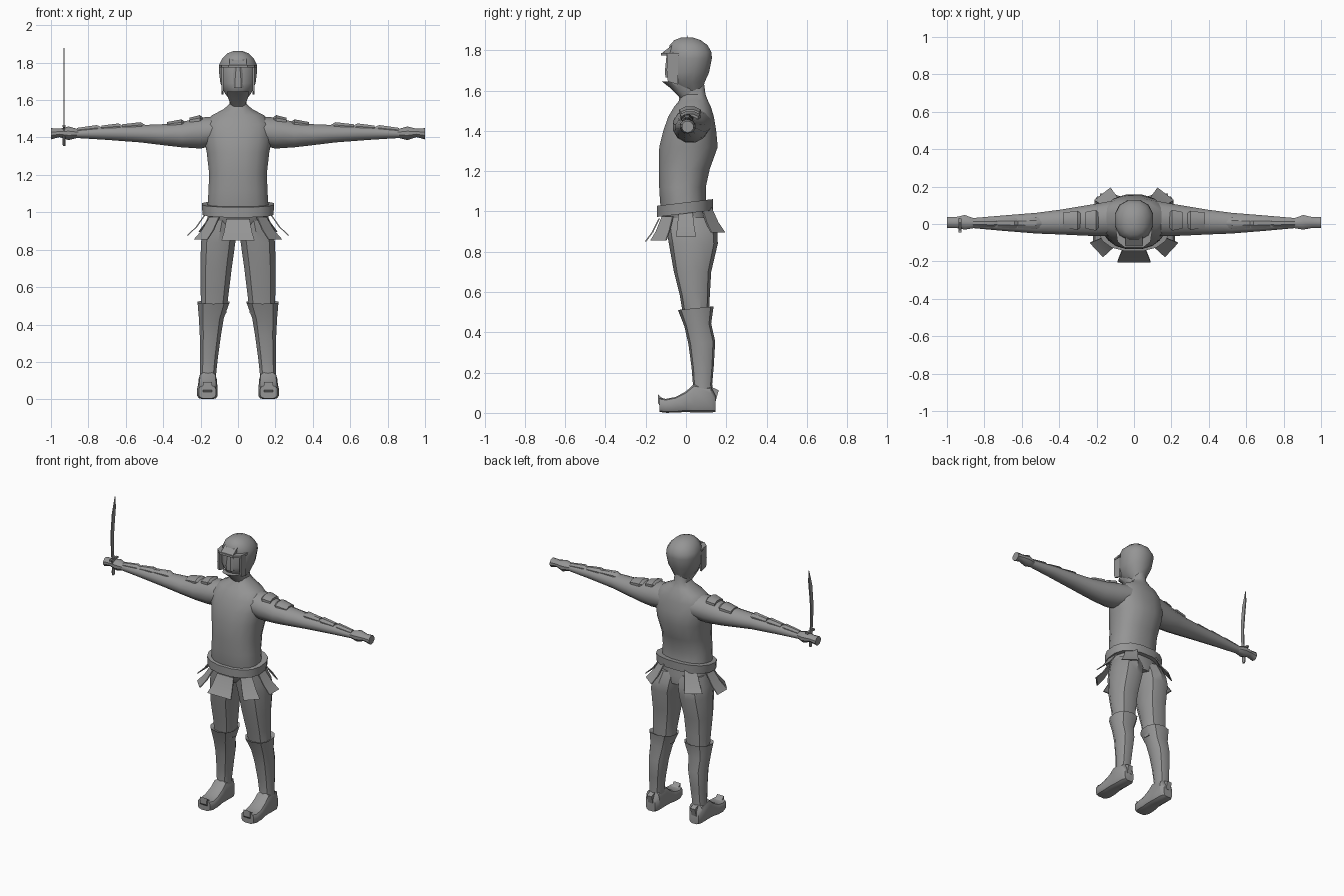
import bpy, bmesh, math
from mathutils import Vector

grey = bpy.data.materials.new("plain grey")
grey.diffuse_color = (0.3, 0.3, 0.3, 1)


def finish(name, bm, mirror=False, angle=35):
    bmesh.ops.recalc_face_normals(bm, faces=bm.faces)
    me = bpy.data.meshes.new(name)
    bm.to_mesh(me)
    bm.free()
    ob = bpy.data.objects.new(name, me)
    bpy.context.collection.objects.link(ob)
    me.materials.append(grey)
    bpy.ops.object.select_all(action='DESELECT')
    ob.select_set(True)
    bpy.context.view_layer.objects.active = ob
    bpy.ops.object.shade_smooth_by_angle(angle=math.radians(angle))
    if mirror:
        ob.modifiers.new("mirror", 'MIRROR')
    return ob


def loft(name, axis, rings, n=12, power=1.0, mirror=False, tilt=0.0, angle=35):
    """rings: (position, umin, umax, vmin, vmax); u, v = the other two axes in order."""
    bm = bmesh.new()
    loops = []
    for p, u0, u1, v0, v1 in rings:
        loop = []
        for i in range(n):
            a = 2 * math.pi * (i + 0.5) / n
            c, s = math.cos(a), math.sin(a)
            u = (u0 + u1) / 2 + (u1 - u0) / 2 * math.copysign(abs(c) ** power, c)
            v = (v0 + v1) / 2 + (v1 - v0) / 2 * math.copysign(abs(s) ** power, s)
            co = [u, v]
            co.insert(axis, p + tilt * v)
            loop.append(bm.verts.new(co))
        loops.append(loop)
    for a, b in zip(loops, loops[1:]):
        for i in range(n):
            j = (i + 1) % n
            bm.faces.new((a[i], a[j], b[j], b[i]))
    bm.faces.new(loops[0])
    bm.faces.new(loops[-1])
    return finish(name, bm, mirror, angle)


def tall(name, rings, **kw):
    """Body part symmetric in x: (z, half width, front y, back y)."""
    return loft(name, 2, [(z, -w, w, f, b) for z, w, f, b in rings], **kw)


def slab(name, points, thick, along, offset=0.0, mirror=False):
    """Flat outline extruded along an axis, centred on offset."""
    bm = bmesh.new()
    sides = []
    for d in (-thick / 2, thick / 2):
        loop = []
        for p in points:
            co = list(p)
            co.insert(along, offset + d)
            loop.append(bm.verts.new(co))
        bm.faces.new(loop)
        sides.append(loop)
    a, b = sides
    for i in range(len(a)):
        j = (i + 1) % len(a)
        bm.faces.new((a[i], a[j], b[j], b[i]))
    return finish(name, bm, mirror)


# Tunic with shoulders and neck
tall("torso", [(0.90, 0.10, -0.08, 0.12), (0.96, 0.165, -0.115, 0.12),
               (1.04, 0.165, -0.13, 0.10), (1.12, 0.16, -0.135, 0.10),
               (1.21, 0.157, -0.137, 0.12), (1.32, 0.17, -0.135, 0.16),
               (1.40, 0.185, -0.115, 0.152), (1.47, 0.185, -0.09, 0.14),
               (1.52, 0.14, -0.06, 0.125), (1.55, 0.08, -0.035, 0.11),
               (1.58, 0.045, -0.02, 0.098), (1.64, 0.045, -0.03, 0.09)],
     n=16, power=0.85)

# Belt, tilted down at the front
tall("belt", [(0.99, 0.178, -0.138, 0.125), (0.99, 0.192, -0.147, 0.135),
              (1.045, 0.197, -0.147, 0.137), (1.045, 0.168, -0.13, 0.115)],
     n=16, power=0.85, tilt=0.12)

# Skirt flaps flaring out under the belt
for k, (deg, drop, half) in enumerate([(-90, 0.85, 0.088), (-43, 0.855, 0.052),
                                       (-137, 0.855, 0.052), (0, 0.875, 0.05),
                                       (180, 0.875, 0.05), (52, 0.895, 0.055),
                                       (128, 0.895, 0.055)]):
    a = math.radians(deg)
    out = Vector((math.cos(a), math.sin(a), 0))
    side = Vector((-out.y, out.x, 0))
    base = Vector((0.175 * out.x, 0.135 * out.y - 0.002, 0.995 + 0.03 * out.y))
    tip = Vector((0.275 * out.x, 0.205 * out.y, drop))
    mid = base.lerp(tip, 0.5) - Vector((0, 0, 0.012))
    bm = bmesh.new()
    rows = []
    for c, w in ((base, half * 0.7), (mid, half * 0.85), (tip, half)):
        rows.append([bm.verts.new(c + side * s * w + out * t)
                     for s, t in ((-1, 0), (1, 0), (1, -0.008), (-1, -0.008))])
    for r, q in zip(rows, rows[1:]):
        for i in range(4):
            j = (i + 1) % 4
            bm.faces.new((r[i], r[j], q[j], q[i]))
    bm.faces.new(rows[0])
    bm.faces.new(rows[-1])
    finish(f"skirt_flap_{k + 1}", bm)

# Trouser legs
loft("leg", 2, [(0.97, 0.0, 0.165, -0.10, 0.125), (0.90, 0.0, 0.19, -0.095, 0.155),
                (0.84, 0.01, 0.202, -0.085, 0.158), (0.70, 0.03, 0.205, -0.06, 0.125),
                (0.58, 0.045, 0.203, -0.03, 0.118), (0.46, 0.06, 0.20, -0.01, 0.115)],
     n=10, power=0.85, mirror=True)

# Tall boots with a flared cuff
loft("boot_shaft", 2, [(0.505, 0.058, 0.205, -0.02, 0.12), (0.515, 0.042, 0.22, -0.04, 0.137),
                       (0.43, 0.073, 0.212, -0.008, 0.125), (0.34, 0.088, 0.207, 0.012, 0.145),
                       (0.22, 0.105, 0.206, 0.028, 0.138), (0.13, 0.115, 0.206, 0.035, 0.13),
                       (0.04, 0.115, 0.21, 0.02, 0.138)],
     n=10, power=0.85, mirror=True, tilt=0.1)

# Shoes with an upturned toe
loft("shoe", 1, [(0.147, 0.128, 0.198, 0.005, 0.085), (0.125, 0.112, 0.212, 0.0, 0.13),
                 (0.04, 0.112, 0.212, 0.0, 0.145), (0.0, 0.110, 0.214, 0.004, 0.108),
                 (-0.05, 0.108, 0.219, 0.0, 0.08), (-0.10, 0.108, 0.219, 0.0, 0.07),
                 (-0.132, 0.118, 0.21, 0.004, 0.075)], n=12, power=0.55, mirror=True)
slab("toe_curl", [(-0.08, 0.06), (-0.125, 0.03), (-0.14, 0.05), (-0.138, 0.092), (-0.125, 0.077)],
     0.05, 0, 0.163, mirror=True)
slab("heel_spur", [(0.12, 0.05), (0.148, 0.06), (0.162, 0.112), (0.142, 0.122), (0.12, 0.13)],
     0.035, 0, 0.163, mirror=True)

# Sleeves
loft("sleeve", 0, [(0.10, -0.065, 0.13, 1.36, 1.515), (0.20, -0.068, 0.112, 1.338, 1.51),
                   (0.30, -0.063, 0.095, 1.345, 1.485), (0.40, -0.058, 0.078, 1.357, 1.473),
                   (0.52, -0.053, 0.062, 1.372, 1.468), (0.70, -0.038, 0.047, 1.386, 1.459),
                   (0.87, -0.022, 0.032, 1.397, 1.442)], n=12, mirror=True)

# Raised folds along the top of the sleeves
for k, (x0, x1, z0, z1, yc, w) in enumerate([(0.18, 0.26, 1.505, 1.495, 0.02, 0.06),
                                             (0.27, 0.38, 1.482, 1.472, 0.02, 0.055),
                                             (0.48, 0.62, 1.464, 1.460, 0.005, 0.035),
                                             (0.60, 0.73, 1.458, 1.453, 0.005, 0.032),
                                             (0.71, 0.86, 1.452, 1.441, 0.005, 0.025)]):
    m, zm = x0 + (x1 - x0) * 0.3, (z0 + z1) / 2
    loft(f"sleeve_fold_{k + 1}", 0, [(x0, yc - w / 2, yc + w / 2, z0 - 0.03, z0 - 0.004),
                                     (m, yc - w, yc + w, zm - 0.035, zm + 0.022),
                                     (x1, yc - w * 0.8, yc + w * 0.8, z1 - 0.03, z1 + 0.012)],
         n=8, mirror=True)

# Hands as closed fists
loft("hand", 0, [(0.85, -0.022, 0.03, 1.40, 1.443), (0.905, -0.032, 0.05, 1.386, 1.459),
                 (0.955, -0.022, 0.038, 1.402, 1.447), (1.0, -0.022, 0.038, 1.39, 1.45)],
     n=10, mirror=True)

# Head
tall("head", [(1.60, 0.045, -0.035, 0.085), (1.64, 0.075, -0.085, 0.095),
              (1.69, 0.097, -0.10, 0.118), (1.76, 0.106, -0.088, 0.132),
              (1.79, 0.104, -0.09, 0.13), (1.825, 0.085, -0.085, 0.11),
              (1.85, 0.058, -0.06, 0.075), (1.863, 0.022, -0.025, 0.035)],
     n=12, power=0.9)

# Helmet brim, cheek guards, chin guard and face
slab("helmet_brim", [(-0.098, -0.03), (-0.088, -0.095), (-0.05, -0.125), (0.05, -0.125),
                     (0.088, -0.095), (0.098, -0.03)], 0.014, 2, 1.78)
slab("helmet_peak", [(-0.125, 1.782), (-0.085, 1.775), (-0.06, 1.83), (-0.088, 1.81)], 0.09, 0)
slab("cheek_guard", [(-0.04, 1.78), (-0.092, 1.78), (-0.096, 1.70), (-0.09, 1.645), (-0.04, 1.63)],
     0.012, 0, 0.083, mirror=True)
tall("chin_guard", [(1.565, 0.035, -0.03, 0.06), (1.61, 0.055, -0.075, 0.05),
                    (1.645, 0.062, -0.12, 0.02), (1.645, 0.05, -0.09, 0.0)], n=10, power=0.8)
tall("nose", [(1.665, 0.032, -0.104, -0.05), (1.70, 0.035, -0.106, -0.05),
              (1.775, 0.022, -0.098, -0.05)], n=8, power=0.8)

# Curved sword held upright
blade_x = -0.93
slab("sword_blade", [(-0.022, 1.41), (-0.034, 1.53), (-0.036, 1.65), (-0.024, 1.77), (0.008, 1.878),
                     (0.010, 1.80), (-0.002, 1.70), (-0.012, 1.60), (-0.008, 1.50), (0.0, 1.41)],
     0.007, 0, blade_x)
slab("sword_guard", [(-0.045, 1.455), (-0.045, 1.467), (0.03, 1.467), (0.03, 1.455)], 0.016, 0, blade_x)
loft("sword_grip", 2, [(1.355, -0.937, -0.923, -0.022, 0.0), (1.375, -0.939, -0.921, -0.026, 0.004),
                       (1.46, -0.936, -0.924, -0.02, -0.002)], n=8)
